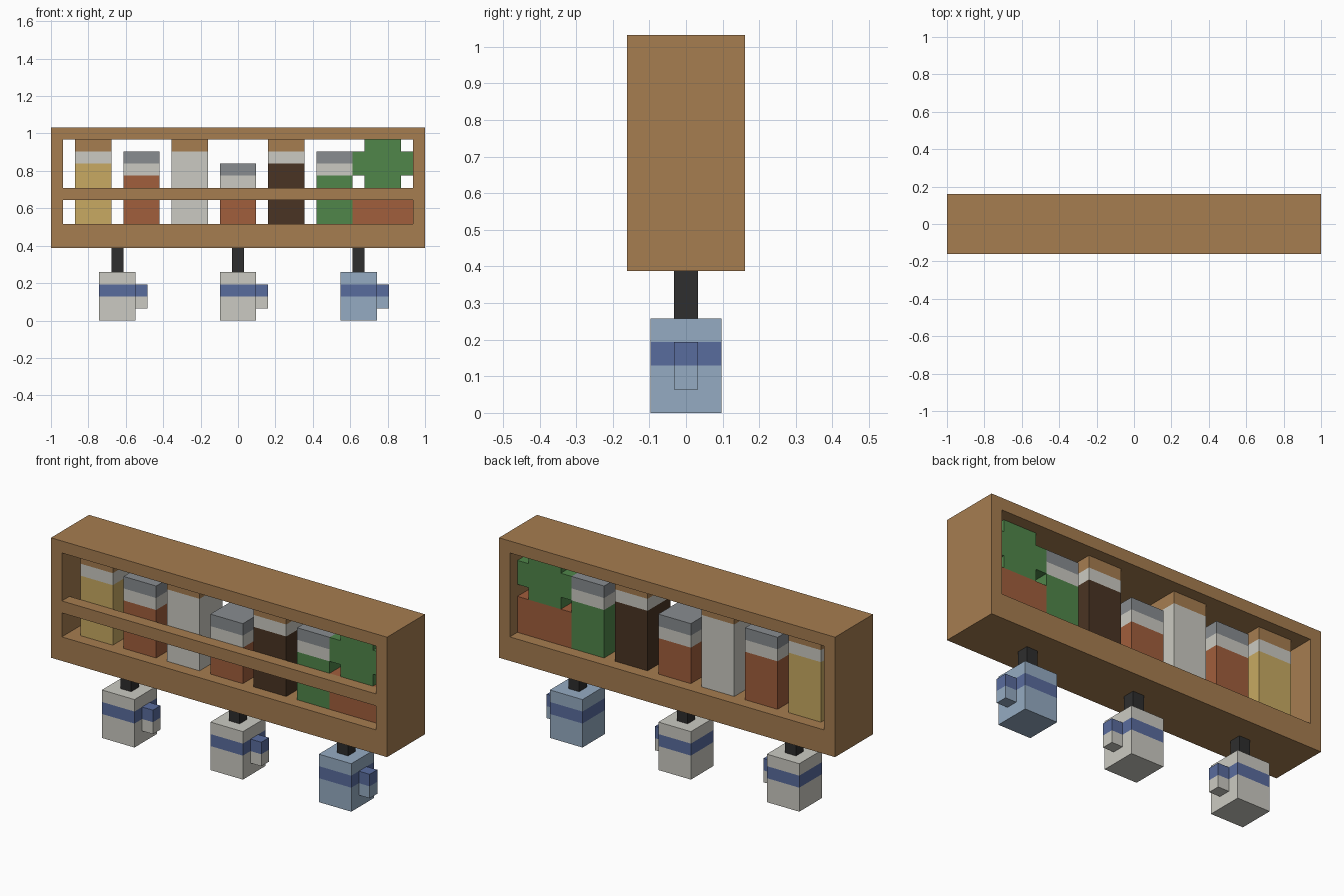
import bpy
import bmesh

cube = bpy.data.objects.get("Cube")
if cube:
    bpy.data.objects.remove(cube, do_unlink=True)

U = 2 / 31          # one block; all sizes below are counted in blocks
X0, Y0 = -15.5, -2.5


def material(name, rgb):
    lin = [((c / 255 + 0.055) / 1.055) ** 2.4 for c in rgb]
    mat = bpy.data.materials.new(name)
    mat.use_nodes = True
    mat.diffuse_color = (*lin, 1)
    mat.node_tree.nodes["Principled BSDF"].inputs["Base Color"].default_value = (*lin, 1)
    return mat


wood = material("wood", (166, 125, 80))
cream = material("cream", (203, 202, 194))
ochre = material("ochre", (200, 170, 98))
clay = material("clay", (161, 94, 60))
steel = material("steel grey", (136, 140, 144))
coffee = material("dark brown", (74, 52, 35))
leaf = material("leaf green", (80, 134, 74))
iron = material("iron black", (46, 46, 46))
blue = material("stripe blue", (89, 108, 158))
sky = material("light blue", (149, 171, 194))


def finish(name, bm, mats):
    bmesh.ops.recalc_face_normals(bm, faces=bm.faces)
    mesh = bpy.data.meshes.new(name)
    bm.to_mesh(mesh)
    bm.free()
    for mat in mats:
        mesh.materials.append(mat)
    obj = bpy.data.objects.new(name, mesh)
    bpy.context.collection.objects.link(obj)
    return obj


def point(bm, x, y, z):
    return bm.verts.new(((x + X0) * U, (y + Y0) * U, z * U))


def extrude_back(bm, faces, depth):
    """Thicken flat front faces towards the back."""
    new = bmesh.ops.extrude_face_region(bm, geom=faces, use_keep_orig=True)["geom"]
    verts = [v for v in new if isinstance(v, bmesh.types.BMVert)]
    bmesh.ops.translate(bm, verts=verts, vec=(0, depth * U, 0))


def prism(name, outline, y, depth, mats, cuts=()):
    """Extruded outline, cut at given heights so each band takes its own colour."""
    bm = bmesh.new()
    face = bm.faces.new([point(bm, x, y, z) for x, z in outline])
    extrude_back(bm, [face], depth)
    for z in cuts:
        geom = bm.verts[:] + bm.edges[:] + bm.faces[:]
        bmesh.ops.bisect_plane(bm, geom=geom, plane_co=(0, 0, z * U), plane_no=(0, 0, 1))
    slots = list(dict.fromkeys(mats))
    for f in bm.faces:
        band = sum(f.calc_center_median().z > z * U for z in cuts)
        f.material_index = slots.index(mats[band])
    return finish(name, bm, slots)


def box(name, x, width, y, depth, z, top, mats, cuts=()):
    outline = [(x, z), (x + width, z), (x + width, top), (x, top)]
    return prism(name, outline, y, depth, mats, cuts)


# Open shelf frame with a thick base
bm = bmesh.new()
outer = [point(bm, x, 0, z) for x, z in ((0, 6), (31, 6), (31, 16), (0, 16))]
inner = [point(bm, x, 0, z) for x, z in ((1, 8), (30, 8), (30, 15), (1, 15))]
ring = [bm.faces.new((outer[i], outer[(i + 1) % 4], inner[(i + 1) % 4], inner[i]))
        for i in range(4)]
extrude_back(bm, ring, 5)
finish("shelf_frame", bm, [wood])

# Front rail
box("front_rail", 1, 29, 0, 1, 10, 11, [wood])

# Row of jars: top height, band colours from the bottom up, band heights
jars = [
    (15, [ochre, cream, wood], (13, 14)),
    (14, [clay, cream, steel], (12, 13)),
    (15, [cream, wood], (14,)),
    (13, [clay, cream, steel], (11, 12)),
    (15, [coffee, cream, wood], (13, 14)),
    (14, [leaf, cream, steel], (12, 13)),
]
for i, (top, mats, cuts) in enumerate(jars):
    box(f"jar_{i + 1}", 2 + 4 * i, 3, 1, 3, 8, top, mats, cuts)

# Potted plant
box("plant_pot", 25, 5, 1, 3, 8, 11, [clay])
cross = [(26, 11), (29, 11), (29, 12), (30, 12), (30, 14), (29, 14),
         (29, 15), (26, 15), (26, 14), (25, 14), (25, 12), (26, 12)]
prism("plant_leaves", cross, 1, 3, [leaf])

# Hanging mugs with hooks, striped bodies and handles
for i, (x, body) in enumerate(((4, cream), (14, cream), (24, sky))):
    box(f"hook_{i + 1}", x + 1, 1, 2, 1, 4, 6, [iron])
    box(f"mug_{i + 1}", x, 3, 1, 3, 0, 4, [body, blue, body], (2, 3))
    box(f"mug_handle_{i + 1}", x + 3, 1, 2, 1, 1, 3, [body, blue], (2,))
